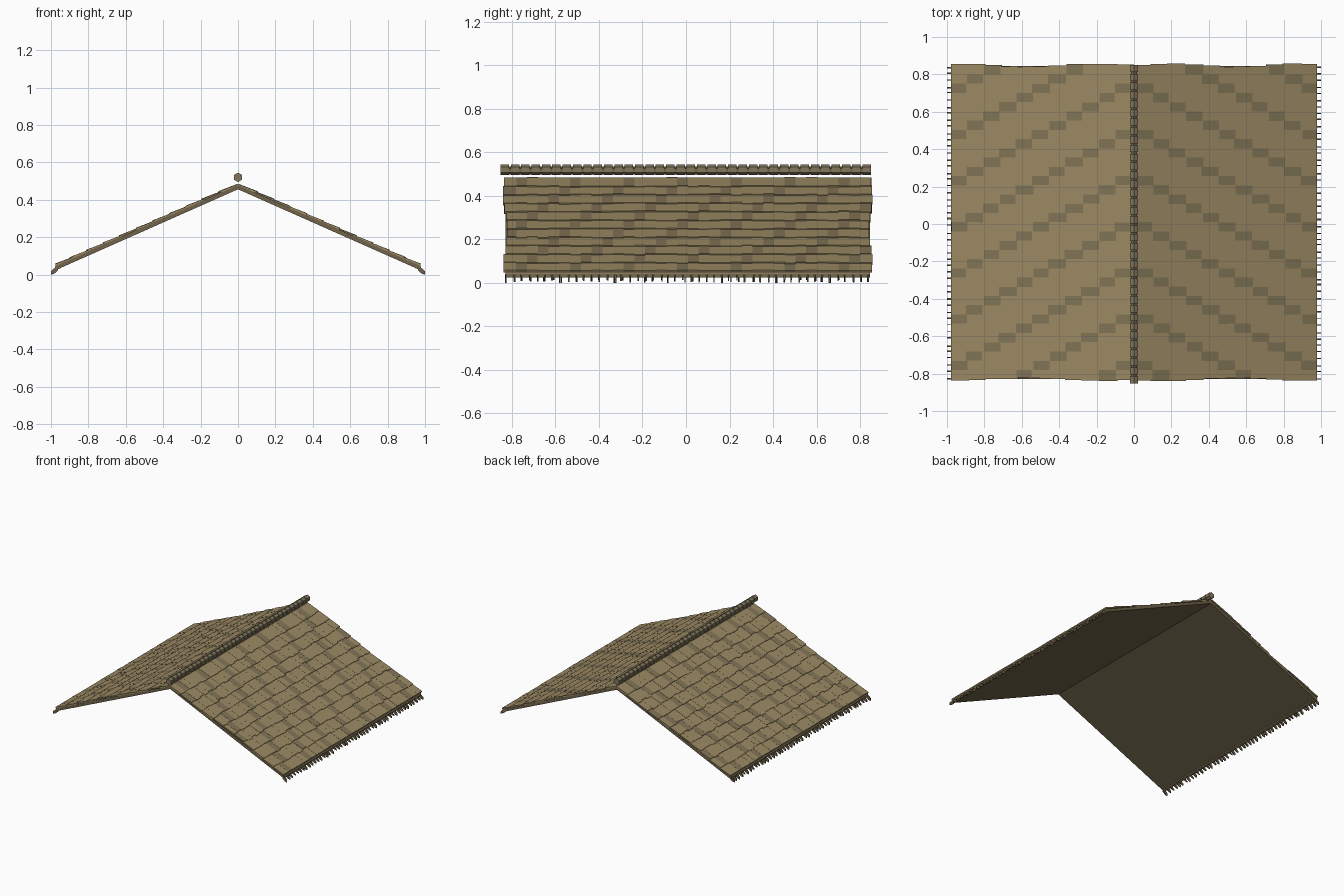
import bpy, bmesh, math, random
from mathutils import Vector

if "Cube" in bpy.data.objects:
    bpy.data.objects.remove(bpy.data.objects["Cube"])

random.seed(4)


def material(name, col):
    m = bpy.data.materials.new(name)
    m.diffuse_color = (*col, 1)
    m.use_nodes = True
    m.node_tree.nodes["Principled BSDF"].inputs["Base Color"].default_value = m.diffuse_color
    return m


STRAW = material("straw", (0.33, 0.25, 0.125))
DARK = material("dark_straw", (0.22, 0.175, 0.095))
UNDER = material("under_straw", (0.16, 0.125, 0.07))
RIDGE = material("ridge_straw", (0.23, 0.19, 0.11))


def finish(name, bm, mat):
    bmesh.ops.recalc_face_normals(bm, faces=bm.faces)
    me = bpy.data.meshes.new(name)
    bm.to_mesh(me)
    bm.free()
    me.materials.append(mat)
    ob = bpy.data.objects.new(name, me)
    bpy.context.collection.objects.link(ob)
    return ob


def prism(bm, profile, y0, y1):
    # xz profile extruded along y
    a = [bm.verts.new((x, y0, z)) for x, z in profile]
    b = [bm.verts.new((x, y1, z)) for x, z in profile]
    n = len(a)
    bm.faces.new(a)
    bm.faces.new(b[::-1])
    for i in range(n):
        j = (i + 1) % n
        bm.faces.new((a[i], b[i], b[j], a[j]))


# slope frame: distance s down from the ridge, height h off the surface
TOP, RUN, DROP = 0.48, 0.97, 0.43
LEN = math.hypot(RUN, DROP)
DIR = Vector((RUN, 0, -DROP)) / LEN
NRM = Vector((DROP, 0, RUN)) / LEN


def on_slope(side, s, h):
    p = Vector((0, 0, TOP)) + DIR * s + NRM * h
    return side * max(p.x, 0), p.z


# roof bed under the thatch, one chevron prism
bm = bmesh.new()
right = [on_slope(1, LEN, 0), on_slope(1, LEN + 0.008, -0.022)]
left = [(-x, z) for x, z in right]
prism(bm, [(0, TOP), right[0], right[1], (0, TOP - 0.024),
           left[1], left[0]], -0.83, 0.845)
finish("roof_bed", bm, UNDER)

# thatch bundles in overlapping courses, darker ones in diagonal bands
ROWS, COLS = 11, 34
Y0, Y1 = -0.83, 0.848
W = (Y1 - Y0) / COLS
straw, dark = bmesh.new(), bmesh.new()
for side in (-1, 1):
    for r in range(ROWS):
        sway = 0.008 * math.sin(r * 0.75 + 0.4)
        for c in range(COLS):
            band = (c + r) % 5 == 1
            s0 = LEN * r / ROWS
            s1 = min(LEN * (r + 1) / ROWS + random.uniform(0.003, 0.016), LEN + 0.004)
            h = 0.007 + random.uniform(0, 0.002)
            prof = [on_slope(side, s0, -0.002), on_slope(side, s0, h - 0.003),
                    on_slope(side, s1, h + 0.002), on_slope(side, s1, -0.002)]
            ya = Y0 + c * W
            yb = ya + W + 0.001
            if c == 0:
                ya += sway * -1 + random.uniform(-0.003, 0.003)
            if c == COLS - 1:
                yb += sway + random.uniform(-0.003, 0.003)
            prism(dark if band else straw, prof, ya, yb)
finish("thatch_bundles", straw, STRAW)
finish("dark_thatch_bundles", dark, DARK)

# eave roll and hanging straw ends
roll, fringe = bmesh.new(), bmesh.new()
for side in (-1, 1):
    prism(roll, [(side * x, z) for x, z in
                 [(0.95, 0.055), (0.972, 0.058), (0.978, 0.04), (0.975, 0.024), (0.95, 0.034)]],
          -0.83, 0.845)
    for i in range(48):
        y = -0.825 + i * 1.665 / 47 + random.uniform(-0.006, 0.006)
        w = random.uniform(0.002, 0.0045)
        d = random.uniform(0, 0.014) if i % 7 else 0
        prism(fringe, [(side * x, z) for x, z in
                       [(0.965, 0.04), (0.985, 0.033), (1.0, 0.018),
                        (1.0, d), (0.985, d + 0.003), (0.962, 0.022)]],
              y - w, y + w)
finish("eave_roll", roll, DARK)
finish("eave_fringe", fringe, UNDER)

# ridge bundle with evenly spaced bindings
def hexagon(rad, z):
    return [(rad * math.cos(k * math.pi / 3 + math.pi / 6),
             z + rad * math.sin(k * math.pi / 3 + math.pi / 6)) for k in range(6)]


bm = bmesh.new()
prism(bm, hexagon(0.018, 0.516), -0.85, 0.85)
finish("ridge_core", bm, UNDER)
bm = bmesh.new()
N = 36
for i in range(N):
    y = -0.833 + i * 1.664 / (N - 1)
    prism(bm, hexagon(0.025, 0.52), y - 0.0195, y + 0.0195)
finish("ridge_bundles", bm, RIDGE)
